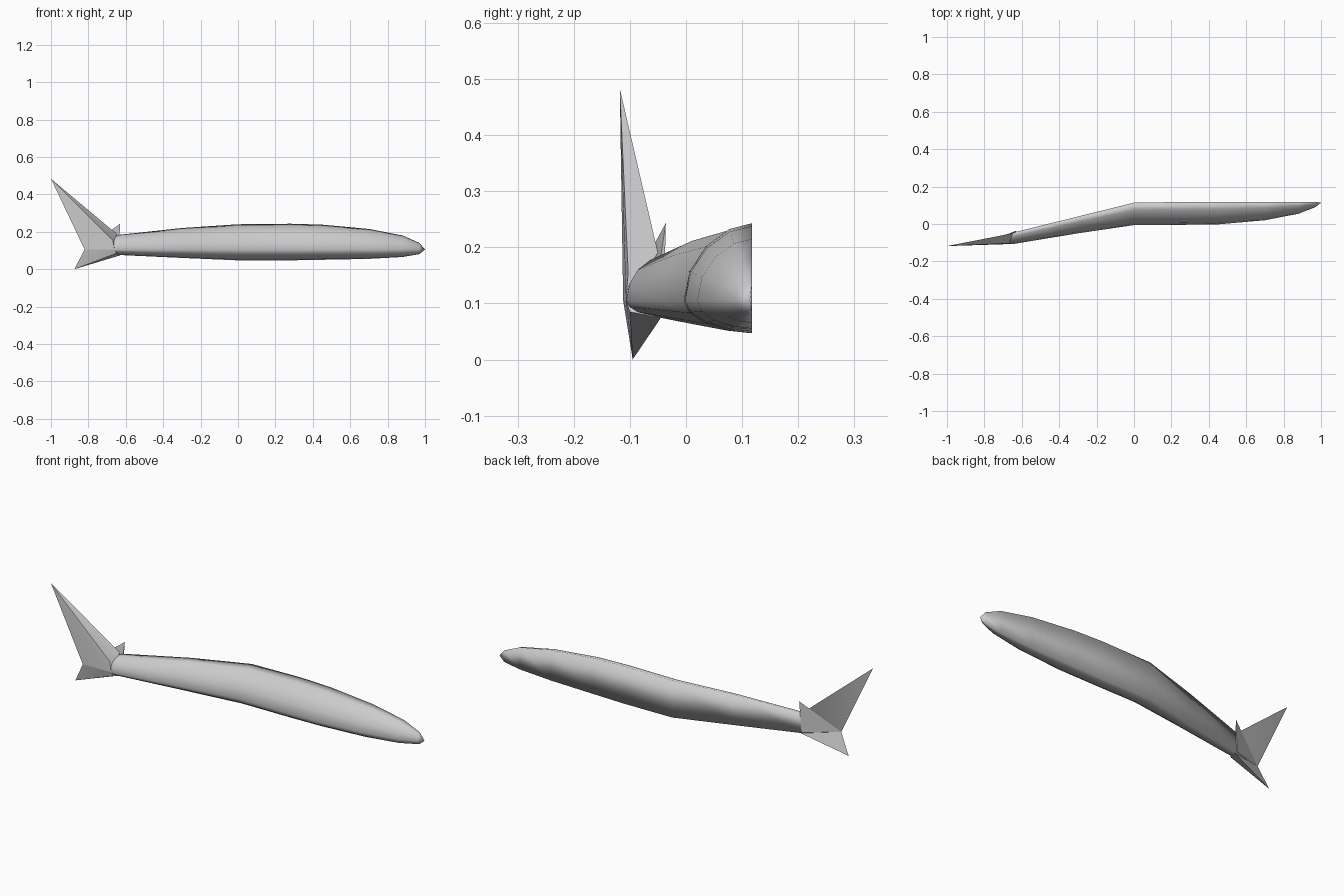
import bpy
import bmesh
import math

cube = bpy.data.objects.get("Cube")
if cube:
    bpy.data.objects.remove(cube)

# One plain grey for everything
grey = bpy.data.materials.new("plain_grey")
grey.use_nodes = True
COLOUR = (0.6, 0.6, 0.6, 1)
grey.diffuse_color = COLOUR
grey.node_tree.nodes["Principled BSDF"].inputs["Base Color"].default_value = COLOUR


def finish(name, bm, angle=180):
    bmesh.ops.recalc_face_normals(bm, faces=bm.faces[:])
    mesh = bpy.data.meshes.new(name)
    bm.to_mesh(mesh)
    bm.free()
    mesh.materials.append(grey)
    obj = bpy.data.objects.new(name, mesh)
    bpy.context.collection.objects.link(obj)
    bpy.ops.object.select_all(action='DESELECT')
    obj.select_set(True)
    bpy.context.view_layer.objects.active = obj
    if angle == 180:
        bpy.ops.object.shade_smooth()
    else:
        bpy.ops.object.shade_smooth_by_angle(angle=math.radians(angle))
    return obj


def hull(name, points):
    bm = bmesh.new()
    for p in points:
        bm.verts.new(p)
    bmesh.ops.convex_hull(bm, input=bm.verts[:])
    return finish(name, bm, 40)


# Body: half-round sections with a flat back (x, bottom z, top z, back y, front y)
stations = [
    (0.97, 0.08, 0.14, 0.118, 0.090),
    (0.88, 0.065, 0.18, 0.118, 0.055),
    (0.70, 0.055, 0.215, 0.118, 0.020),
    (0.45, 0.050, 0.238, 0.118, -0.002),
    (0.28, 0.047, 0.243, 0.118, -0.004),
    (0.00, 0.047, 0.240, 0.114, -0.006),
    (-0.30, 0.060, 0.220, 0.040, -0.050),
    (-0.64, 0.076, 0.183, -0.044, -0.106),
]
RIDGE = 0.105
NOTCH = (-0.82, -0.112, RIDGE)
SEGMENTS = 8

bm = bmesh.new()
rings = []
for x, low, high, back, front in stations:
    ring = []
    for i in range(SEGMENTS + 1):
        a = math.pi * (i / SEGMENTS - 0.5)
        half = high - RIDGE if a > 0 else RIDGE - low
        y = back + (front - back) * abs(math.cos(a)) ** 1.15
        ring.append(bm.verts.new((x, y, RIDGE + half * math.sin(a))))
    rings.append(ring)
for r, s in zip(rings, rings[1:]):
    for i in range(SEGMENTS + 1):
        j = (i + 1) % (SEGMENTS + 1)
        bm.faces.new((r[i], r[j], s[j], s[i]))
# Close the nose and the tail root to points
for ring, tip in ((rings[0], (1.0, 0.114, RIDGE)), (rings[-1], NOTCH)):
    v = bm.verts.new(tip)
    for i in range(SEGMENTS + 1):
        bm.faces.new((ring[i], ring[(i + 1) % (SEGMENTS + 1)], v))
finish("body", bm)

# Tail fins
hull("upper_tail_fin", [(-1.0, -0.118, 0.483), NOTCH, (-0.67, -0.103, 0.155),
                        (-0.65, -0.05, 0.19), (-0.66, -0.107, RIDGE)])
hull("lower_tail_fin", [(-0.875, -0.095, 0.0), NOTCH, (-0.65, -0.1, 0.085),
                        (-0.63, -0.045, 0.074), (-0.66, -0.107, RIDGE)])

# Small pointed plate behind the tail root
hull("rear_spike", [(-0.63, -0.036, 0.243), (-0.64, -0.04, 0.08),
                    (-0.635, -0.05, 0.15), NOTCH])
